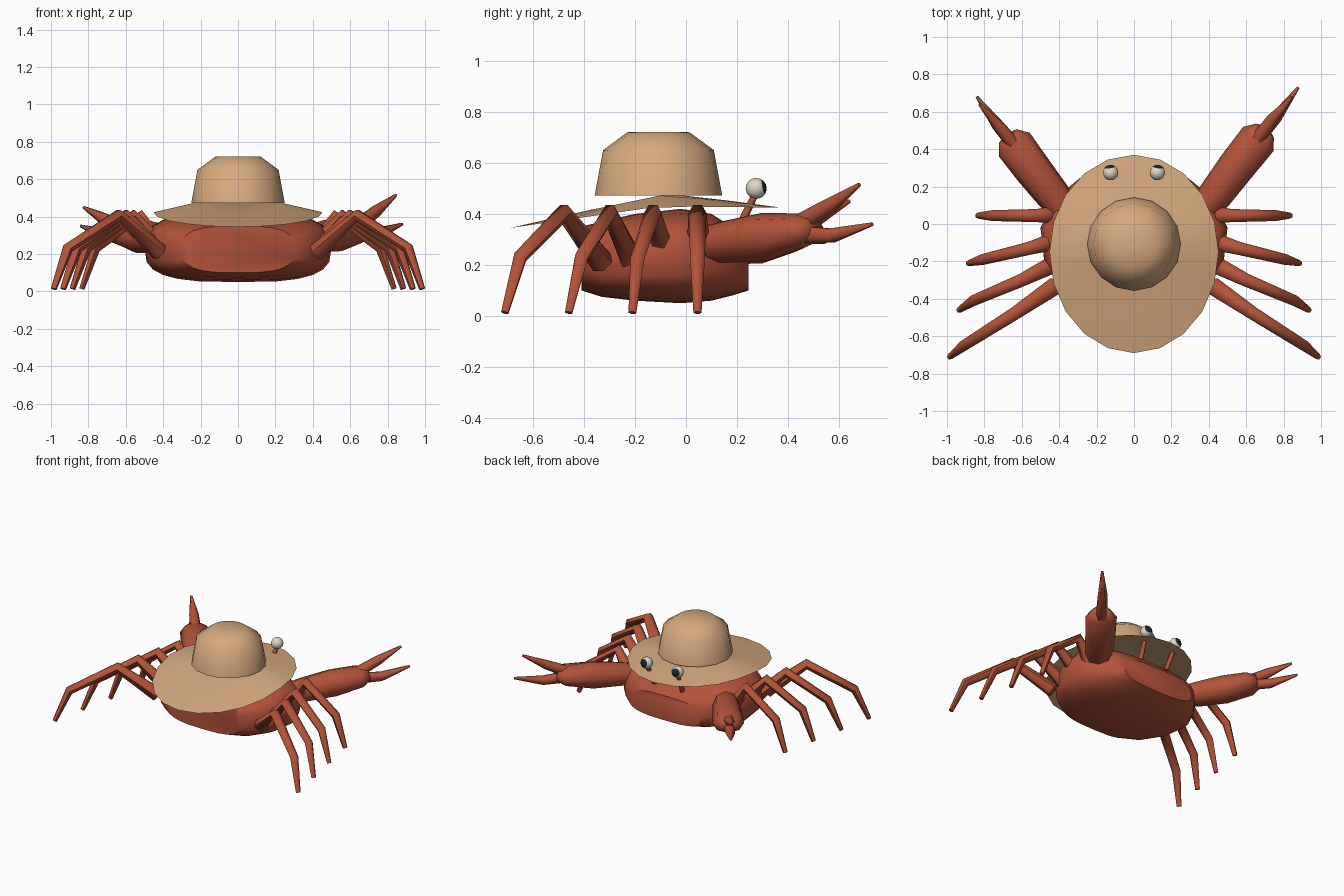
import bpy, bmesh, math
from mathutils import Vector

if "Cube" in bpy.data.objects:
    bpy.data.objects.remove(bpy.data.objects["Cube"])


def material(name, rgb):
    m = bpy.data.materials.new(name)
    m.diffuse_color = (*rgb, 1)
    m.use_nodes = True
    m.node_tree.nodes["Principled BSDF"].inputs["Base Color"].default_value = m.diffuse_color
    return m


RED = material("shell_red", (0.45, 0.087, 0.041))
TAN = material("straw_tan", (0.67, 0.40, 0.21))
WHITE = material("eye_ivory", (0.74, 0.68, 0.56))
DARK = material("pupil_dark", (0.012, 0.02, 0.03))


def finish(name, bm, mats, angle=30, recalc=True):
    if recalc:
        bmesh.ops.recalc_face_normals(bm, faces=bm.faces)
    me = bpy.data.meshes.new(name)
    bm.to_mesh(me)
    bm.free()
    for m in mats:
        me.materials.append(m)
    ob = bpy.data.objects.new(name, me)
    bpy.context.collection.objects.link(ob)
    bpy.ops.object.select_all(action='DESELECT')
    ob.select_set(True)
    bpy.context.view_layer.objects.active = ob
    bpy.ops.object.shade_smooth_by_angle(angle=math.radians(angle))
    return ob


def loft(name, rings, mat, angle=30):
    """Skin a list of equal-length rings and cap both ends."""
    bm = bmesh.new()
    vs = [[bm.verts.new(p) for p in r] for r in rings]
    n = len(vs[0])
    for a, b in zip(vs, vs[1:]):
        for i in range(n):
            j = (i + 1) % n
            bm.faces.new((a[i], a[j], b[j], b[i]))
    bm.faces.new(vs[0])
    bm.faces.new(vs[-1])
    return finish(name, bm, [mat], angle)


def tube(name, path, mat, sides=6, angle=61):
    """Path items are (point, horizontal radius, vertical radius)."""
    pts = [Vector(p[0]) for p in path]
    up = Vector((0, 0, 1))
    rings = []
    for i, (p, (_, rh, rv)) in enumerate(zip(pts, path)):
        d = Vector()
        if i:
            d += (p - pts[i - 1]).normalized()
        if i < len(pts) - 1:
            d += (pts[i + 1] - p).normalized()
        d.normalize()
        h = d.cross(up).normalized()
        v = h.cross(d)
        rings.append([p + h * rh * math.cos(t) + v * rv * math.sin(t)
                      for t in (2 * math.pi * k / sides for k in range(sides))])
    return loft(name, rings, mat, angle)


# Body shell: rounded sections along y, flat at both ends
def section(y, w, lo, hi, n=24):
    c, h = (lo + hi) / 2, (hi - lo) / 2
    out = []
    for k in range(n):
        t = 2 * math.pi * k / n
        co, si = math.cos(t), math.sin(t)
        out.append((w * math.copysign(abs(co) ** 0.65, co), y,
                    c + h * math.copysign(abs(si) ** 0.65, si)))
    return out


loft("body_shell", [section(*s) for s in (
    (-0.41, 0.30, 0.10, 0.35), (-0.33, 0.40, 0.075, 0.37),
    (-0.20, 0.48, 0.06, 0.40), (-0.02, 0.50, 0.05, 0.42),
    (0.10, 0.44, 0.06, 0.40), (0.18, 0.37, 0.08, 0.35),
    (0.245, 0.29, 0.10, 0.28))], RED, 40)

# Walking legs: base, knee, shin, tip
LEGS = (((0.42, 0.05, 0.25), (0.52, 0.045, 0.405), (0.76, 0.045, 0.23), (0.835, 0.045, 0.013)),
        ((0.42, -0.09, 0.25), (0.56, -0.13, 0.405), (0.81, -0.19, 0.23), (0.885, -0.21, 0.013)),
        ((0.42, -0.21, 0.21), (0.60, -0.30, 0.405), (0.86, -0.41, 0.23), (0.935, -0.46, 0.013)),
        ((0.42, -0.33, 0.21), (0.64, -0.48, 0.405), (0.91, -0.65, 0.23), (0.985, -0.71, 0.013)))
for side, s in (("right", 1), ("left", -1)):
    for i, leg in enumerate(LEGS):
        tube(f"leg_{i + 1}_{side}",
             [((s * x, y, z), r, r) for (x, y, z), r in zip(leg, (0.048, 0.035, 0.029, 0.016))],
             RED, 6)

# Claws: thick palm, then upper and lower finger; left one is a bit smaller
CLAWS = {
    "right": (((0.37, 0.07, 0.28), (0.43, 0.15, 0.29), (0.55, 0.31, 0.31),
               (0.665, 0.455, 0.335), (0.70, 0.50, 0.35)),
              ((0.65, 0.44, 0.36), (0.74, 0.56, 0.43), (0.845, 0.68, 0.515)),
              ((0.65, 0.44, 0.32), (0.76, 0.57, 0.315), (0.878, 0.73, 0.36))),
    "left": (((-0.37, 0.07, 0.28), (-0.43, 0.15, 0.285), (-0.54, 0.29, 0.30),
              (-0.64, 0.425, 0.32), (-0.675, 0.47, 0.33)),
             ((-0.63, 0.41, 0.34), (-0.72, 0.52, 0.39), (-0.825, 0.64, 0.45)),
             ((-0.63, 0.41, 0.315), (-0.73, 0.53, 0.31), (-0.84, 0.68, 0.35)))}
for side, (palm, upper, lower) in CLAWS.items():
    radii = ((0.075, 0.07), (0.092, 0.082), (0.10, 0.095), (0.104, 0.068), (0.06, 0.04))
    tube(f"claw_palm_{side}", [(p, *r) for p, r in zip(palm, radii)], RED, 8)
    for part, pts in (("upper", upper), ("lower", lower)):
        tube(f"claw_{part}_finger_{side}",
             [(p, r, r) for p, r in zip(pts, (0.038, 0.032, 0.008))], RED, 6)

# Eyes on stalks, pupil chosen by direction
for side, s in (("right", 1), ("left", -1)):
    tube(f"eye_stalk_{side}", [((s * 0.11, 0.20, 0.33), 0.018, 0.018),
                               ((s * 0.125, 0.275, 0.485), 0.014, 0.014)], RED, 6)
    bm = bmesh.new()
    bmesh.ops.create_uvsphere(bm, u_segments=16, v_segments=12, radius=0.041)
    look = Vector((s * 0.15, 1, 0.2)).normalized()
    turn = Vector((0, 0, 1)).rotation_difference(look)
    for v in bm.verts:
        v.co.rotate(turn)
    for f in bm.faces:
        f.material_index = int(f.calc_center_median().normalized().dot(look) > 0.73)
    bmesh.ops.translate(bm, verts=bm.verts, vec=(s * 0.125, 0.275, 0.50))
    finish(f"eye_{side}", bm, [WHITE, DARK], 40)

# Hat brim: bent oval sheet, drooping at the back
bm = bmesh.new()
N = 20
top = bm.verts.new((0, -0.03, 0.474))
mid, rim = [], []
for k in range(N):
    t = 2 * math.pi * k / N
    c, sn = math.cos(t), math.sin(t)
    y = -0.15 + (0.52 if sn > 0 else 0.54) * sn
    z = 0.43 - (0.085 * (-0.1 - y) / 0.59 if y < -0.1 else 0.005 * sn)
    my = -0.05 + (y + 0.05) * 0.52
    mz = 0.472 - (0.058 * -sn if sn < 0 else 0.02 * sn)
    mid.append(bm.verts.new((0.24 * c, my, mz)))
    rim.append(bm.verts.new((0.452 * c, y, z)))
for k in range(N):
    j = (k + 1) % N
    bm.faces.new((top, mid[k], mid[j]))
    bm.faces.new((mid[k], rim[k], rim[j], mid[j]))
finish("hat_brim", bm, [TAN], 30, recalc=False)

# Hat crown: turned profile, closed on top, smooth all over
loft("hat_crown", [[(r * math.cos(2 * math.pi * k / 16), -0.108 + r * math.sin(2 * math.pi * k / 16), z)
                    for k in range(16)]
                   for r, z in ((0.25, 0.472), (0.217, 0.65), (0.122, 0.72), (0.02, 0.722))], TAN, 65)
